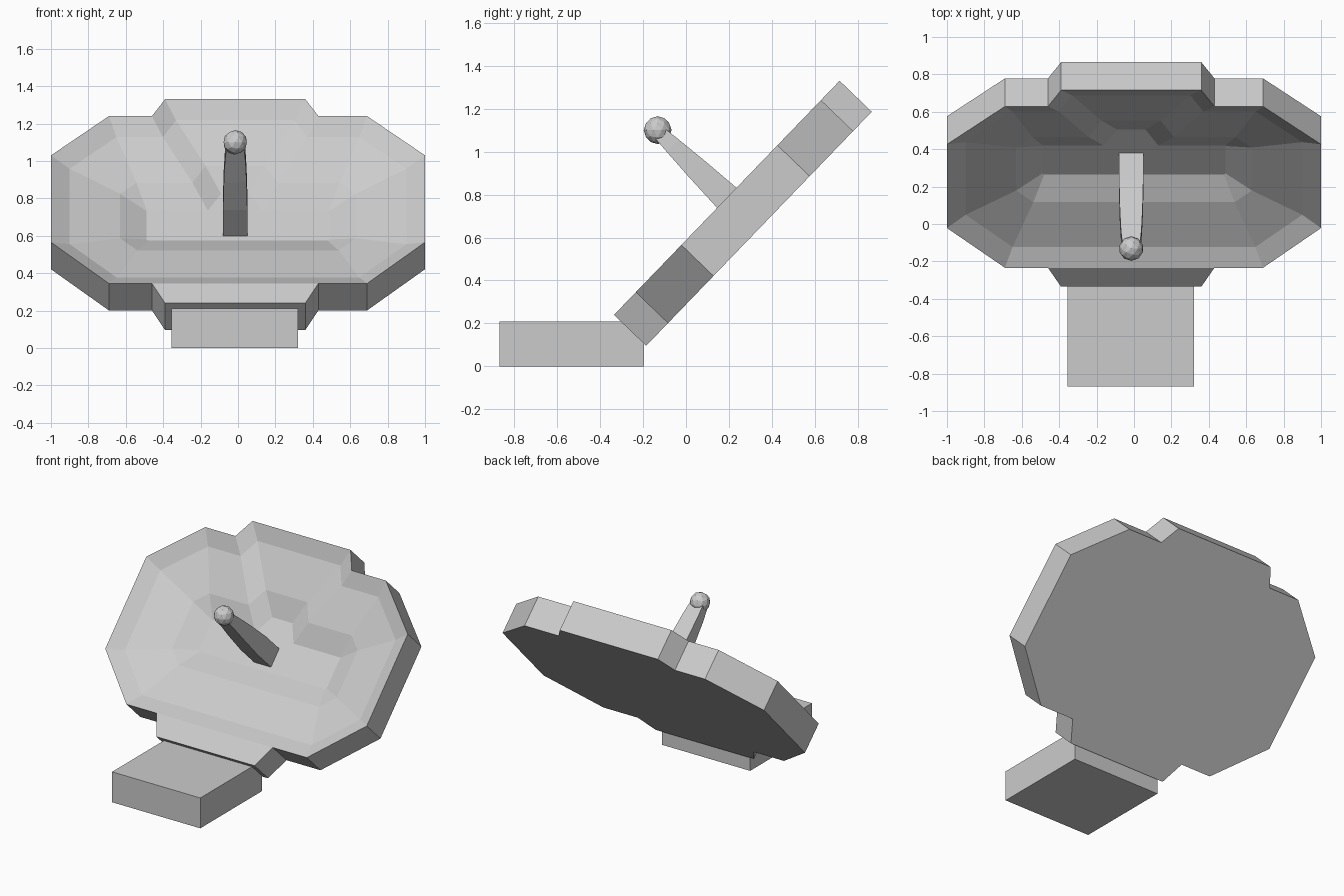
import bpy, bmesh
from mathutils import Matrix, Vector

if "Cube" in bpy.data.objects:
    bpy.data.objects.remove(bpy.data.objects["Cube"])

# Tilted frame of the dish: local x = width, y = up the rim, z = out of the bowl
UP, OUT = Vector((0, 0.694, 0.72)), Vector((0, -0.72, 0.694))
ORIGIN = Vector((0, 0.19, 0.785))
TILT = Matrix(((1, 0, 0, 0), (0, UP.y, OUT.y, ORIGIN.y), (0, UP.z, OUT.z, ORIGIN.z), (0, 0, 0, 1)))
CX = -0.015


def finish(name, bm, matrix=Matrix()):
    bm.transform(matrix)
    bmesh.ops.recalc_face_normals(bm, faces=bm.faces)
    mesh = bpy.data.meshes.new(name)
    bm.to_mesh(mesh)
    bm.free()
    obj = bpy.data.objects.new(name, mesh)
    bpy.context.collection.objects.link(obj)
    return obj


def inset(points, d):
    """Mitred inward offset of a counter-clockwise outline."""
    result = []
    for i, p in enumerate(points):
        a = (p - points[i - 1]).normalized()
        b = (points[(i + 1) % len(points)] - p).normalized()
        na, nb = Vector((-a.y, a.x)), Vector((-b.y, b.x))
        result.append(p + (na + nb) * d / (1 + na.dot(nb)))
    return result


def add_loop(bm, points, z):
    return [bm.verts.new((p.x, p.y, z)) for p in points]


def bridge(bm, a, b):
    for i in range(len(a)):
        j = (i + 1) % len(a)
        bm.faces.new((a[i], a[j], b[j], b[i]))


# Dish: octagonal rim with a raised top notch and a flat bottom tab
bowl = [Vector(p) for p in (
    (-0.46, -0.611), (0.43, -0.611), (0.69, -0.611), (1, -0.305), (1, 0.34),
    (0.69, 0.632), (0.43, 0.632), (0.36, 0.757), (-0.39, 0.757), (-0.46, 0.632),
    (-0.69, 0.632), (-1, 0.34), (-1, -0.305), (-0.69, -0.611))]
tab = [Vector((-0.39, -0.757)), Vector((0.36, -0.757))]

bm = bmesh.new()
rim = add_loop(bm, bowl, 0)
tab_verts = add_loop(bm, tab, 0)
bm.faces.new((rim[0], tab_verts[0], tab_verts[1], rim[1]))
# Stepped bowl interior
previous = rim
for d, depth in ((0.10, 0.058), (0.37, 0.13), (0.51, 0.2)):
    ring = add_loop(bm, inset(bowl, d), -depth)
    bridge(bm, previous, ring)
    previous = ring
bm.faces.new(previous)
# Outer wall and flat back
outer = [rim[0]] + tab_verts + rim[1:]
back = add_loop(bm, [v.co.xy for v in outer], -0.208)
bridge(bm, outer, back)
bm.faces.new(back)
finish("dish", bm, TILT)

# Feed arm: square bar tapering toward the tip
bm = bmesh.new()
previous = None
for h, w, t in ((-0.2, 0.13, 0.13), (0, 0.13, 0.13), (0.2, 0.122, 0.105), (0.35, 0.11, 0.08), (0.43, 0.095, 0.065)):
    ring = add_loop(bm, [Vector((CX + sx * w / 2, sy * t / 2))
                         for sx, sy in ((-1, -1), (1, -1), (1, 1), (-1, 1))], h)
    if previous:
        bridge(bm, previous, ring)
    else:
        bm.faces.new(ring)
    previous = ring
bm.faces.new(previous)
finish("feed_arm", bm, TILT)

# Receiver ball at the arm tip
bm = bmesh.new()
bmesh.ops.create_icosphere(bm, subdivisions=2, radius=0.065)
finish("receiver_ball", bm, Matrix.Translation((CX, -0.132, 1.1)))

# Base block in front of the dish
bm = bmesh.new()
bmesh.ops.create_cube(bm, size=1)
finish("base_block", bm, Matrix.Translation((CX - 0.002, -0.532, 0.105)) @ Matrix.Diagonal((0.675, 0.675, 0.21, 1)))
